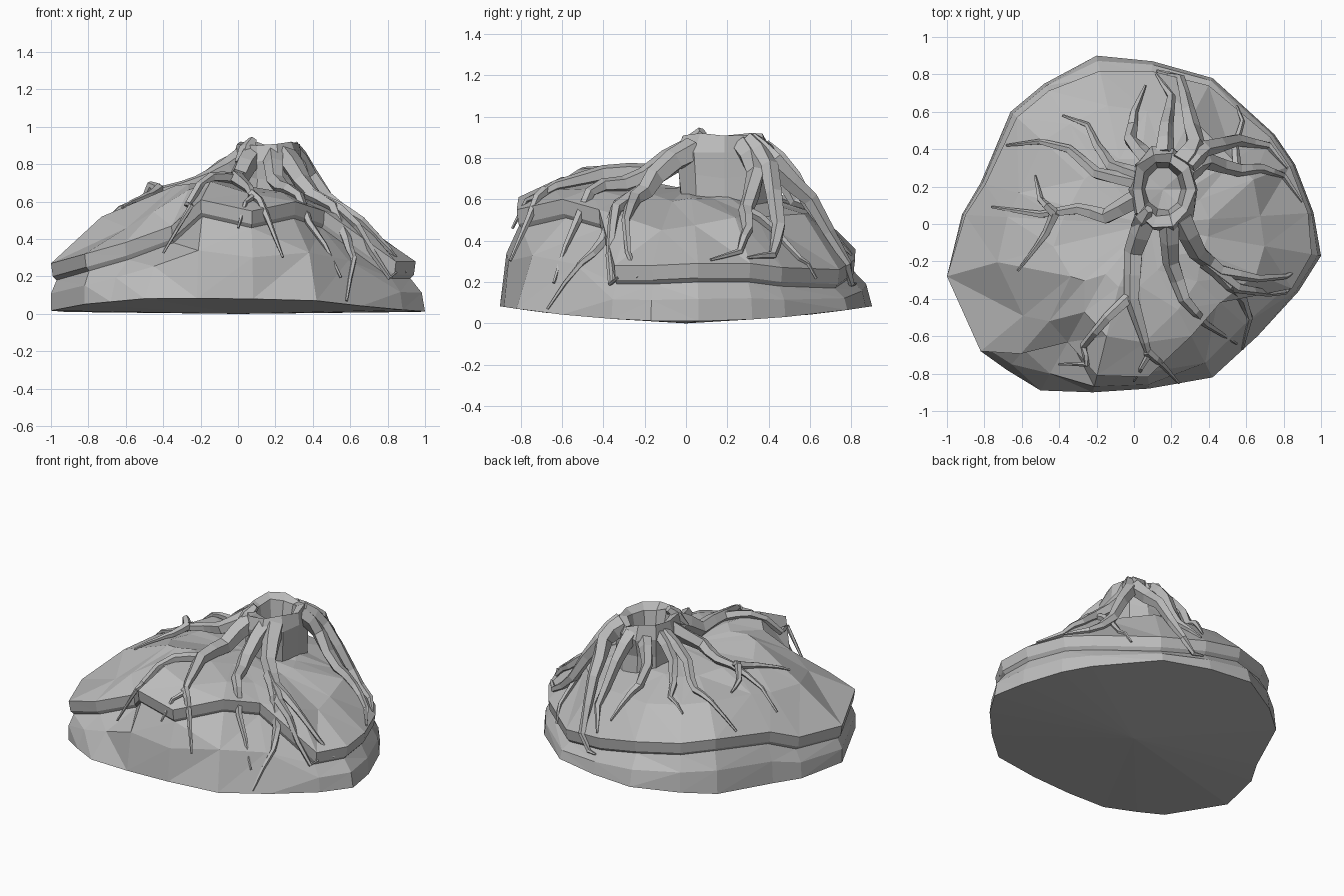
import bpy
import bmesh
import math
import random
from mathutils import Vector
from mathutils.bvhtree import BVHTree

random.seed(4)
cube = bpy.data.objects.get("Cube")
if cube:
    bpy.data.objects.remove(cube, do_unlink=True)

stone = bpy.data.materials.new("stone_grey")
stone.use_nodes = True
stone_colour = (0.5, 0.5, 0.5, 1)
stone.diffuse_color = stone_colour
stone.node_tree.nodes["Principled BSDF"].inputs["Base Color"].default_value = stone_colour


def finish(name, bm):
    """Turn a bmesh into a flat shaded object."""
    bmesh.ops.recalc_face_normals(bm, faces=bm.faces)
    mesh = bpy.data.meshes.new(name)
    bm.to_mesh(mesh)
    mesh.materials.append(stone)
    obj = bpy.data.objects.new(name, mesh)
    bpy.context.collection.objects.link(obj)


def loft(bm, rings, start_tip=None, end_tip=None):
    """Skin closed rings of equal length, closing either end with a fan."""
    loops = [[bm.verts.new(p) for p in ring] for ring in rings]
    count = len(loops[0])
    for low, high in zip(loops, loops[1:]):
        for i in range(count):
            j = (i + 1) % count
            bm.faces.new((low[i], low[j], high[j], high[i]))
    for loop, tip in ((loops[0], start_tip), (loops[-1], end_tip)):
        if tip is not None:
            centre = bm.verts.new(tip)
            for i in range(count):
                bm.faces.new((loop[i], loop[(i + 1) % count], centre))


# Boulder: outline x, y, then inset and height of the overhanging rim
OUTLINE = [
    (1.0, -.17, .95, .28), (.96, .06, .97, .29), (.86, .32, .97, .29),
    (.75, .48, .97, .27), (.42, .78, .95, .26), (.1, .87, .94, .31),
    (-.2, .9, .91, .36), (-.48, .75, .95, .38), (-.66, .6, .95, .4),
    (-.82, .22, .97, .36), (-.92, .05, .98, .29), (-1, -.28, 1, .27),
    (-.82, -.68, 1, .32), (-.68, -.78, .89, .38), (-.5, -.89, .71, .47),
    (-.22, -.9, .9, .61), (.08, -.88, .93, .55), (.42, -.82, .73, .6),
    (.66, -.6, .7, .55), (.88, -.36, .96, .28),
]
TOP = .63


def wobble(amount):
    return random.uniform(-amount, amount)


def swell(x, y, cx, cy, spread):
    return math.exp(-((x - cx) ** 2 + (y - cy) ** 2) / spread)


def crown(x, y, rim, blend):
    """Domed top with a front swelling, a right hollow and a cut front left corner."""
    z = rim + (TOP - rim) * blend + .1 * swell(x, y, -.2, -.42, .15)
    return z - .07 * swell(x, y, .68, -.08, .06) - .12 * swell(x, y, -.62, -.52, .05)


def boulder_rings():
    base, belly, groove, lip, rim, slope, dome = ([] for _ in range(7))
    for x, y, inset, height in OUTLINE:
        foot = .09 * y * y + .01
        bulge = .65 + .35 * inset
        base.append((x, y, foot))
        belly.append((x * bulge, y * bulge, foot + (height - .1 - foot) * .6))
        groove.append((x * inset * .97, y * inset * .97, height - .09))
        lip.append((x * inset * .99, y * inset * .99, height - .07))
        rim.append((x * inset, y * inset, height))
        for ring, scale, blend in ((slope, .75, .71), (dome, .42, .95)):
            s = scale * (1 + wobble(.04))
            px, py = x * inset * s, y * inset * s
            ring.append((px, py, crown(px, py, height, blend) + wobble(.012)))
    return [base, belly, groove, lip, rim, slope, dome]


bm = bmesh.new()
loft(bm, boulder_rings(), (0, 0, 0), (.08, 0, TOP + .02))
bmesh.ops.triangulate(bm, faces=bm.faces, quad_method='SHORT_EDGE')
ground = BVHTree.FromBMesh(bm)
finish("boulder", bm)
bm.free()

# Hollow stump
SIDES = 10
CENTRE = Vector((.155, .185, 0))


def stump_ring(scale, z, rough):
    ring = []
    for i in range(SIDES):
        a = math.tau * i / SIDES
        s = scale * (1 + wobble(rough))
        offset = Vector((.17 * s * math.cos(a), .21 * s * math.sin(a), z + wobble(rough * .3)))
        ring.append(CENTRE + offset)
    return ring


bm = bmesh.new()
loft(bm, [stump_ring(1.05, .56, .05), stump_ring(1.05, .72, .08),
          stump_ring(1.12, .83, .06), stump_ring(.97, .9, .08),
          stump_ring(.7, .89, .05), stump_ring(.55, .74, .05)],
     end_tip=CENTRE + Vector((0, 0, .73)))
finish("hollow_stump", bm)
bm.free()


def surface(x, y):
    """Point of the boulder under x, y, or its nearest flank."""
    hit = ground.ray_cast(Vector((x, y, 2)), Vector((0, 0, -1)))[0]
    return hit or ground.find_nearest(Vector((x, y, .2)))[0]


def tube(name, points, radii, sides=5):
    """Tapered faceted tube through the points."""
    rings = []
    for i, point in enumerate(points):
        ahead = points[min(i + 1, len(points) - 1)]
        along = (ahead - points[max(i - 1, 0)]).normalized()
        side = along.cross(Vector((0, 0, 1))).normalized()
        up = side.cross(along)
        ring = []
        for k in range(sides):
            a = math.tau * k / sides
            ring.append(point + (side * math.cos(a) + up * math.sin(a)) * radii[i])
        rings.append(ring)
    tube_bm = bmesh.new()
    loft(tube_bm, rings, points[0], points[-1])
    finish(name, tube_bm)
    tube_bm.free()


def root(name, path, thick, arch=(.84, .79, .71)):
    """Drape a root over the boulder, arching down through the given heights."""
    flat = []
    for a, b in zip(path, path[1:]):
        flat += [Vector(a), (Vector(a) + Vector(b)) / 2]
    flat.append(Vector(path[-1]))
    points, radii = [], []
    for i, p in enumerate(flat):
        t = i / (len(flat) - 1)
        radius = thick * (1 - t) + .007
        spot = surface(p.x, p.y)
        spot.z += radius * .6 + .008
        if i < len(arch):
            spot = Vector((p.x, p.y, max(spot.z, arch[i])))
        elif points:
            # Ends hang over the rim instead of dropping straight down
            step = (p - points[-1].xy).length
            spot.z = max(spot.z, points[-1].z - 1.7 * step)
        points.append(spot)
        radii.append(radius)
    tube(name, points, radii)


# Roots towards the front
root("front_root", [(.07, .04), (0, -.15), (-.01, -.4), (.04, -.56), (.08, -.7), (0, -.84)], .06)
root("front_root_left_fork", [(-.01, -.38), (-.14, -.5), (-.27, -.65), (-.25, -.75), (-.4, -.75)], .028, ())
root("front_root_right_fork", [(.07, -.68), (.16, -.76), (.24, -.85)], .02, ())
root("front_right_root", [(.19, .02), (.2, -.2), (.27, -.4), (.38, -.53), (.55, -.64)], .055)

# Roots towards the right side
root("right_root", [(.25, .04), (.34, -.15), (.46, -.25), (.66, -.29), (.96, -.27)], .06)
root("right_root_low_fork", [(.38, -.2), (.55, -.34), (.72, -.37), (.9, -.36)], .035, ())
root("right_root_hanging_fork", [(.44, -.25), (.58, -.4), (.62, -.5), (.58, -.67)], .03, ())
root("back_right_root", [(.28, .27), (.38, .34), (.56, .29), (.68, .3), (.8, .26), (.9, .12)],
     .05, (.86, .81, .73, .62))
root("back_right_upper_root", [(.28, .3), (.37, .4), (.55, .45), (.72, .42), (.82, .3)],
     .055, (.87, .83, .76, .63))
root("back_right_fork", [(.55, .29), (.54, .42), (.58, .55), (.55, .63)], .02, ())

# Roots towards the back
root("back_main_root", [(.25, .32), (.33, .42), (.29, .6), (.25, .78), (.12, .82)],
     .065, (.86, .83, .78, .68, .6))
root("back_middle_root", [(.16, .37), (.17, .52), (.2, .68), (.12, .8)], .05)
root("back_left_root", [(.09, .33), (-.02, .45), (0, .6), (.06, .74)], .045)

# Roots towards the left side
root("left_back_root", [(.03, .26), (-.12, .31), (-.2, .42), (-.25, .53), (-.38, .58)], .035)
root("left_middle_root", [(.02, .22), (-.2, .27), (-.35, .4), (-.5, .44), (-.68, .42)], .035)
root("left_root", [(.03, .14), (-.15, .04), (-.3, .08), (-.5, .05), (-.76, .09)],
     .05, (.84, .78, .73, .7, .68, .66))
root("left_root_front_fork", [(-.42, .06), (-.47, -.05), (-.52, -.12), (-.62, -.25)], .022, (.67, .65))
root("left_root_back_fork", [(-.43, .06), (-.5, .13), (-.53, .26)], .022, (.67, .69))

# Broken knob on the stump rim
tube("rim_knob", [Vector((.03, .0, .8)), Vector((.05, .04, .88)), Vector((.08, .08, .93))], [.05, .045, .025])
